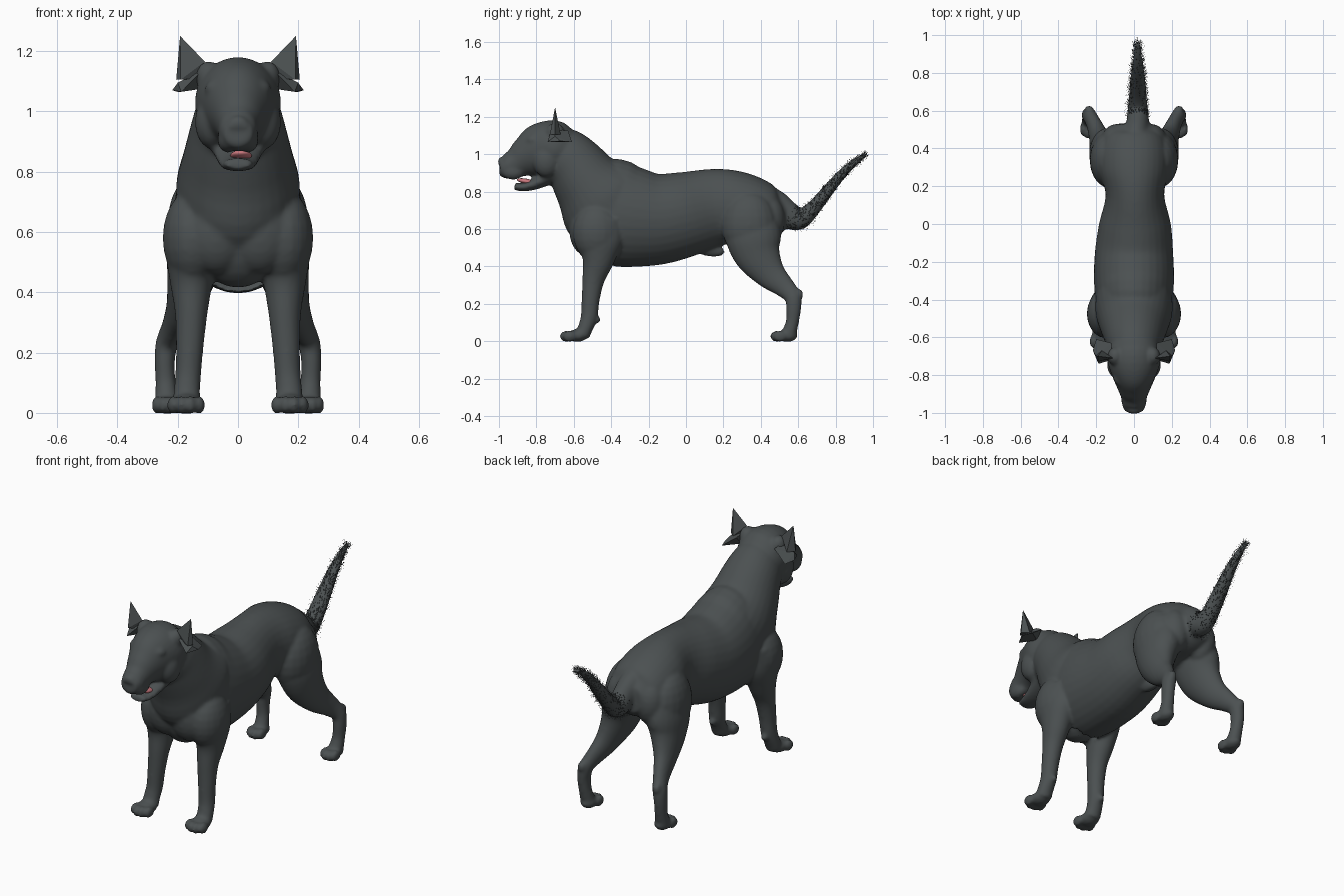
import bpy, bmesh, math, random
from mathutils import Vector, Matrix

random.seed(4)
cube = bpy.data.objects.get("Cube")
if cube:
    bpy.data.objects.remove(cube)


def material(name, rgb, rough=0.9):
    m = bpy.data.materials.new(name)
    m.use_nodes = True
    m.diffuse_color = (*rgb, 1)
    node = m.node_tree.nodes["Principled BSDF"]
    node.inputs["Base Color"].default_value = (*rgb, 1)
    node.inputs["Roughness"].default_value = rough
    return m


COAT = material("charcoal coat", (0.071, 0.081, 0.083))
PINK = material("pink tongue", (0.60, 0.19, 0.21))


def finish(bm, name, mat, smooth=True):
    bmesh.ops.recalc_face_normals(bm, faces=bm.faces)
    mesh = bpy.data.meshes.new(name)
    bm.to_mesh(mesh)
    bm.free()
    mesh.materials.append(mat)
    for p in mesh.polygons:
        p.use_smooth = smooth
    ob = bpy.data.objects.new(name, mesh)
    bpy.context.collection.objects.link(ob)
    return ob


def spline(rows, steps=4):
    """Catmull-Rom interpolation of section rows."""
    rows = [Vector(r) for r in rows]
    pts = [rows[0]] + rows + [rows[-1]]
    out = []
    for a, b, c, d in zip(pts, pts[1:], pts[2:], pts[3:]):
        for i in range(steps):
            t = i / steps
            out.append(0.5 * (2 * b + (c - a) * t + (2 * a - 5 * b + 4 * c - d) * t * t
                              + (3 * b - a - 3 * c + d) * t ** 3))
    return out + [rows[-1]]


def loft(bm, rows, side=1, n=24):
    """Tube of ellipses; each row is x, y, z, half width, half depth."""
    path = spline(rows)
    rings = []
    for i, r in enumerate(path):
        t = path[min(i + 1, len(path) - 1)] - path[max(i - 1, 0)]
        depth = Vector((0, -t[2], t[1])).normalized()
        ring = []
        for k in range(n):
            a = math.tau * k / n
            co = Vector(r[:3]) + depth * r[4] * math.sin(a)
            co.x += r[3] * math.cos(a)
            co.x *= side
            ring.append(bm.verts.new(co))
        rings.append(ring)
    for a, b in zip(rings, rings[1:]):
        for k in range(n):
            bm.faces.new((a[k], a[(k + 1) % n], b[(k + 1) % n], b[k]))
    bm.faces.new(rings[0])
    bm.faces.new(rings[-1])


def blob(bm, center, radii, tilt=0):
    m = Matrix.Translation(center) @ Matrix.Rotation(tilt, 4, "X") @ Matrix.Diagonal((*radii, 1))
    bmesh.ops.create_uvsphere(bm, u_segments=20, v_segments=12, radius=1, matrix=m)


def paw(bm, x, y, side, w):
    """Pad plus four toes; y is the middle of the foot."""
    blob(bm, (side * x, y + 0.02, 0.03), (w * 0.9, 0.055, 0.034))
    for k, back in zip((-1.5, -0.5, 0.5, 1.5), (0.018, 0, 0, 0.018)):
        blob(bm, (side * (x + k * w * 0.5), y - 0.038 + back, 0.026), (w * 0.34, 0.036, 0.03))


body = bmesh.new()

# Torso from rump to breast
loft(body, [
    (0, .53, .68, .09, .08), (0, .47, .68, .15, .13), (0, .38, .70, .18, .17),
    (0, .27, .715, .18, .195), (.005, .15, .715, .155, .207), (.005, 0, .68, .19, .227),
    (0, -.15, .653, .207, .245), (0, -.30, .665, .212, .272), (0, -.42, .688, .20, .288),
    (0, -.53, .65, .175, .22), (0, -.60, .64, .12, .12)], n=32)
# Neck, running on into the skull
loft(body, [
    (0, -.38, .69, .20, .25), (0, -.45, .755, .205, .25), (0, -.525, .845, .183, .192),
    (0, -.595, .94, .158, .163), (0, -.66, .995, .138, .15), (0, -.72, 1.02, .11, .12)], n=32)
# Skull and muzzle
loft(body, [
    (0, -.60, 1.01, .11, .10), (0, -.66, 1.02, .135, .138), (0, -.72, 1.028, .142, .153),
    (0, -.80, 1.005, .116, .145), (0, -.86, .98, .09, .108), (0, -.91, .952, .070, .080),
    (0, -.96, .932, .062, .066), (0, -.995, .932, .046, .045)], n=32)
# Lower jaw
loft(body, [
    (0, -.70, .90, .10, .05), (0, -.80, .845, .073, .033),
    (0, -.87, .824, .060, .023), (0, -.917, .828, .045, .019)])
# Nose, breastbone and sheath
blob(body, (0, -.985, .96), (.034, .022, .026))
blob(body, (0, -.48, .57), (.14, .12, .155))
blob(body, (0, .12, .492), (.03, .09, .038), -.2)

for s in (1, -1):
    # Ear base, brow, eyelid, cheek, upper lip and nostril wing
    blob(body, (s * .098, -.70, 1.115), (.042, .05, .052))
    blob(body, (s * .06, -.815, 1.075), (.05, .045, .035))
    blob(body, (s * .07, -.84, 1.035), (.024, .02, .016))
    blob(body, (s * .085, -.745, .965), (.058, .075, .09))
    blob(body, (s * .034, -.925, .905), (.034, .06, .042))
    blob(body, (s * .02, -.988, .952), (.017, .016, .016))
    # Shoulder, breast and buttock muscles
    blob(body, (s * .15, -.475, .58), (.10, .13, .16))
    blob(body, (s * .07, -.54, .60), (.11, .085, .14))
    blob(body, (s * .13, .34, .62), (.105, .15, .18))
    blob(body, (s * .09, .44, .65), (.085, .09, .13))
    # Front leg
    loft(body, [
        (.15, -.45, .66, .08, .12), (.155, -.46, .54, .085, .125), (.155, -.47, .43, .070, .085),
        (.155, -.495, .33, .054, .060), (.16, -.51, .22, .046, .048), (.165, -.518, .13, .043, .045),
        (.17, -.538, .07, .044, .04), (.17, -.555, .03, .047, .04)], s)
    blob(body, (s * .165, -.475, .115), (.02, .018, .02))
    paw(body, .172, -.602, s, .058)
    # Hind leg
    loft(body, [
        (.12, .34, .68, .09, .14), (.135, .36, .56, .10, .15), (.15, .385, .46, .085, .125),
        (.18, .45, .36, .057, .085), (.21, .525, .29, .042, .058), (.235, .572, .235, .038, .045),
        (.243, .575, .17, .034, .040), (.24, .568, .10, .034, .035), (.236, .55, .04, .04, .04)], s)
    blob(body, (s * .238, .605, .25), (.024, .022, .03))
    paw(body, .234, .522, s, .048)

# Tail, fused into the rump
tail_rows = [(.005, .38, .77, .07, .07), (.01, .47, .745, .066, .07), (.02, .54, .68, .06, .072),
             (.02, .605, .652, .054, .058), (.02, .67, .70, .048, .042), (.02, .75, .795, .042, .033),
             (.02, .83, .89, .032, .026), (.02, .90, .955, .022, .02), (.02, .965, 1.0, .013, .012)]
loft(body, tail_rows, n=20)

body = finish(body, "body", COAT)
remesh = body.modifiers.new("fuse", "REMESH")
remesh.mode = "VOXEL"
remesh.voxel_size = 0.009
remesh.use_smooth_shade = True
soften = body.modifiers.new("soften", "SMOOTH")
soften.factor = 0.5
soften.iterations = 7

# Tongue
bm = bmesh.new()
blob(bm, (.01, -.85, .853), (.036, .055, .015), -.2)
finish(bm, "tongue", PINK)


# Ears: an upright point above a short folded flap
def hull(name, points):
    bm = bmesh.new()
    verts = [bm.verts.new(p) for p in points]
    bmesh.ops.convex_hull(bm, input=verts)
    ob = finish(bm, name, COAT, smooth=False)
    ob.modifiers.new("both sides", "MIRROR")


hull("ear_points", [(.192, -.70, 1.25), (.205, -.70, 1.105), (.11, -.71, 1.165),
                    (.17, -.67, 1.105), (.19, -.728, 1.105), (.135, -.705, 1.11)])
hull("ear_flaps", [(.12, -.72, 1.135), (.12, -.63, 1.125), (.218, -.67, 1.07),
                   (.188, -.74, 1.065), (.20, -.61, 1.065), (.20, -.70, 1.095),
                   (.12, -.67, 1.075)])

# Loose hairs swept along the tail
bm = bmesh.new()
path = spline(tail_rows, 12)
for _ in range(1600):
    i = random.randrange(26, len(path) - 1)
    r = path[i]
    along = Vector((path[i + 1] - r)[:3]).normalized()
    across = Vector((1, 0, 0))
    up = across.cross(along)
    a = random.uniform(0, math.tau)
    out = across * math.cos(a) + up * math.sin(a)
    root = Vector(r[:3]) + across * math.cos(a) * r[3] + up * math.sin(a) * r[4]
    width = along.cross(out) * 0.001
    tip = root + (out * random.uniform(0.4, 0.9) + along * 0.6) * random.uniform(0.012, 0.03)
    bm.faces.new([bm.verts.new(p) for p in (root - width, root + width, tip)])
finish(bm, "tail_hair", COAT, smooth=False)
